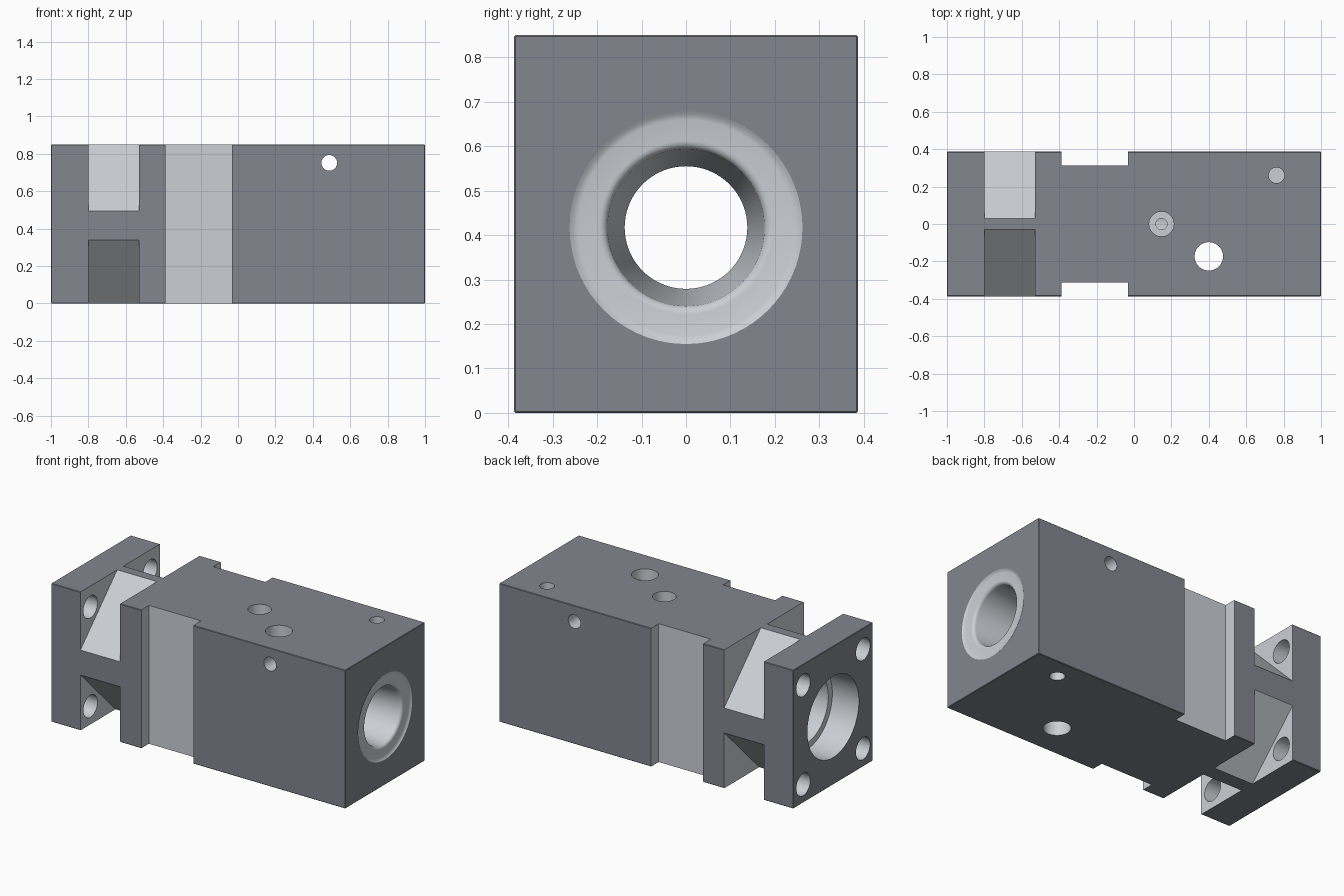
import bpy, bmesh, math
from mathutils import Matrix

if "Cube" in bpy.data.objects:
    bpy.data.objects.remove(bpy.data.objects["Cube"])

CZ = 0.417   # height of the main bore axis
HY = 0.3865  # half width of the block


def material(name, rgb):
    m = bpy.data.materials.new(name)
    m.diffuse_color = (*rgb, 1)
    m.use_nodes = True
    m.node_tree.nodes["Principled BSDF"].inputs["Base Color"].default_value = m.diffuse_color
    return m


DARK = material("dark_body", (0.23, 0.24, 0.28))
MACHINED = material("machined_metal", (0.60, 0.63, 0.67))


def make(name, bm, mat_index=1):
    bmesh.ops.recalc_face_normals(bm, faces=bm.faces)
    for f in bm.faces:
        f.material_index = mat_index
    me = bpy.data.meshes.new(name)
    bm.to_mesh(me)
    bm.free()
    me.materials.append(DARK)
    me.materials.append(MACHINED)
    ob = bpy.data.objects.new(name, me)
    bpy.context.collection.objects.link(ob)
    return ob


def box(name, x0, x1, y0, y1, z0, z1, bevel=0, mat_index=1):
    bm = bmesh.new()
    bmesh.ops.create_cube(bm, size=1)
    for v in bm.verts:
        v.co.x = x1 if v.co.x > 0 else x0
        v.co.y = y1 if v.co.y > 0 else y0
        v.co.z = z1 if v.co.z > 0 else z0
    if bevel:
        bmesh.ops.bevel(bm, geom=bm.edges[:], offset=bevel, segments=1, affect='EDGES')
    return make(name, bm, mat_index)


def drill(axis, a, b, lo, hi, r):
    """Cylinder cutter along an axis; a, b are the other two coordinates in order."""
    bm = bmesh.new()
    bmesh.ops.create_cone(bm, cap_ends=True, segments=40, radius1=r, radius2=r, depth=hi - lo)
    mid = (lo + hi) / 2
    if axis == 'X':
        m = Matrix.Translation((mid, a, b)) @ Matrix.Rotation(math.pi / 2, 4, 'Y')
    elif axis == 'Y':
        m = Matrix.Translation((a, mid, b)) @ Matrix.Rotation(math.pi / 2, 4, 'X')
    else:
        m = Matrix.Translation((a, b, mid))
    bm.transform(m)
    return make("drill_cutter", bm)


def lathe_x(profile, n=72):
    """Closed solid of revolution about the bore axis from (x, radius) points."""
    bm = bmesh.new()
    rings = [[bm.verts.new((x, r * math.cos(2 * math.pi * i / n), CZ + r * math.sin(2 * math.pi * i / n)))
              for i in range(n)] for x, r in profile]
    for p, q in zip(rings, rings[1:]):
        for i in range(n):
            j = (i + 1) % n
            bm.faces.new((p[i], p[j], q[j], q[i]))
    bm.faces.new(rings[0])
    bm.faces.new(rings[-1])
    return make("bore_cutter", bm)


def corner_prism(sy, sz):
    """Triangular prism that chamfers one long corner between the flange and body."""
    oy, oz, leg = 0.485, 0.525, 0.547
    tri = [(oy, oz), (oy - leg, oz), (oy, oz - leg)]
    bm = bmesh.new()
    ends = [[bm.verts.new((x, sy * y, CZ + sz * z)) for y, z in tri] for x in (-0.80, -0.53)]
    bm.faces.new(ends[0])
    bm.faces.new(ends[1])
    for i in range(3):
        j = (i + 1) % 3
        bm.faces.new((ends[0][i], ends[0][j], ends[1][j], ends[1][i]))
    return make("corner_cutter", bm)


# main block with slightly broken edges
block = box("valve_block", -1, 1, -HY, HY, 0, 0.85, bevel=0.003, mat_index=0)

# flange bolt holes, then the sloped corner notches that expose them
corners = [(s, t) for s in (-1, 1) for t in (-1, 1)]
cutters = [drill('X', s * 0.29, CZ + t * 0.305, -1.1, -0.72, 0.068) for s, t in corners]
cutters += [corner_prism(s, t) for s, t in corners]

# side recesses
for s in (-1, 1):
    y0, y1 = sorted((s * 0.312, s * 0.6))
    cutters.append(box("recess_cutter", -0.387, -0.033, y0, y1, -0.1, 1))

# stepped main bore with a rounded lip at the right end
lip = [(0.97 + 0.02 * math.sin(a), 0.196 - 0.02 * math.cos(a))
       for a in [math.pi / 2 * k / 6 for k in range(7)]]
cutters.append(lathe_x([(-1.1, 0.25), (-0.82, 0.25), (-0.82, 0.21), (-0.5, 0.21), (-0.46, 0.138),
                        (0.6, 0.138)] + lip +
                       [(0.991, 0.243), (0.993, 0.25), (0.996, 0.256), (1.0, 0.262), (1.1, 0.262)]))

# vertical and cross holes
cutters += [
    drill('Z', 0.40, -0.173, -0.1, 1.0, 0.076),
    drill('Z', 0.147, 0.0, 0.70, 1.0, 0.066),
    drill('Z', 0.147, 0.0, 0.42, 0.8, 0.03),
    drill('Z', 0.762, 0.26, 0.70, 1.0, 0.042),
    drill('Z', 0.762, 0.26, -0.1, 0.15, 0.042),
    drill('Y', 0.488, 0.752, -0.6, 0.6, 0.042),
]

# carve the block, trying the second solver if the first leaves it unchanged
bpy.context.view_layer.objects.active = block
for c in cutters:
    c.hide_render = True
    before = len(block.data.vertices)
    for solver in ('EXACT', 'MANIFOLD'):
        mod = block.modifiers.new("cut", 'BOOLEAN')
        mod.operation, mod.solver, mod.object = 'DIFFERENCE', solver, c
        bpy.ops.object.modifier_apply(modifier=mod.name)
        if len(block.data.vertices) != before:
            break
    bpy.data.objects.remove(c)

bpy.ops.object.select_all(action='DESELECT')
block.select_set(True)
bpy.ops.object.shade_smooth_by_angle(angle=math.radians(25))
